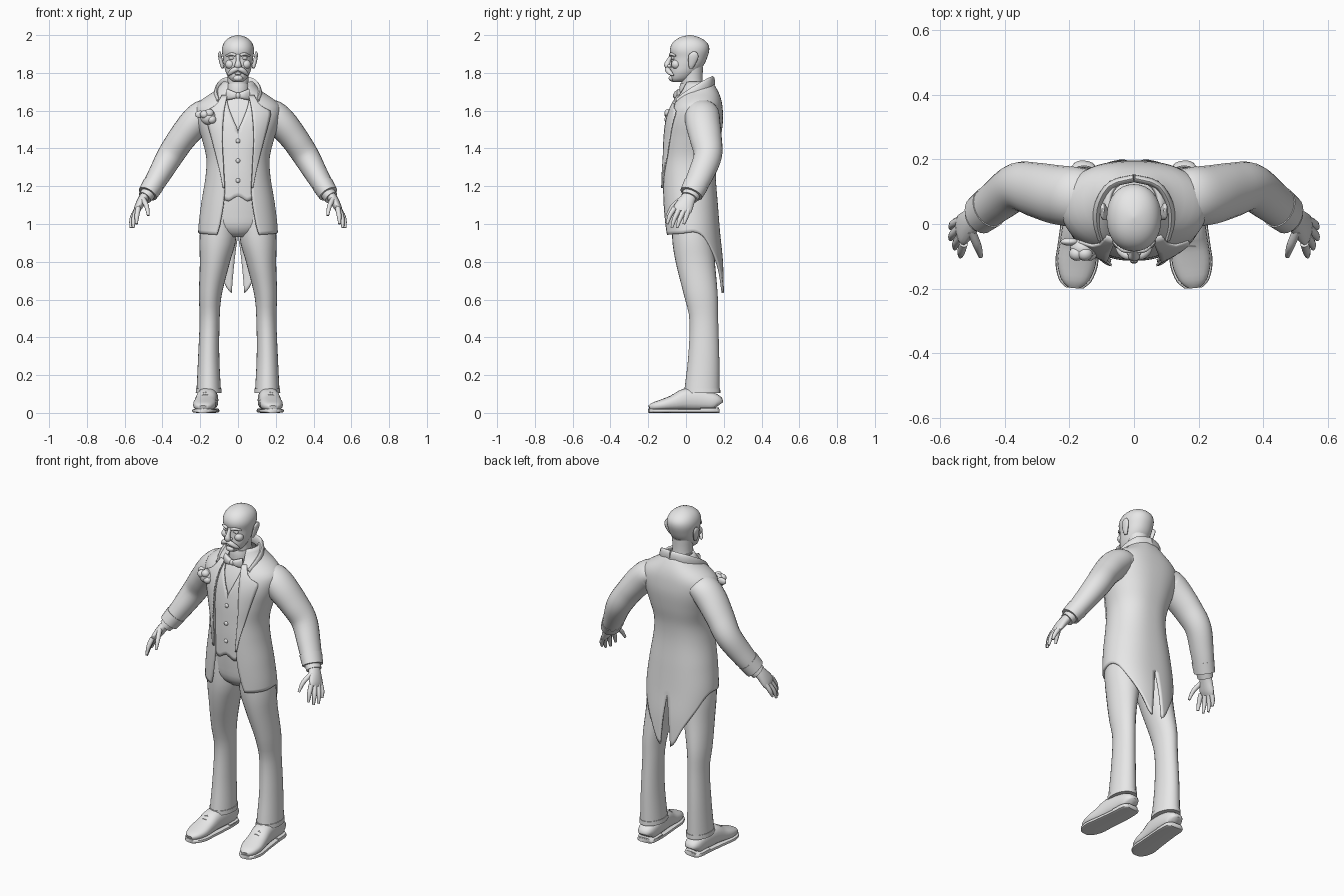
import bpy, bmesh, math
from mathutils import Vector as V

grey = bpy.data.materials.new("plain grey")
grey.diffuse_color = (0.8, 0.8, 0.8, 1)


def curve(tab, t):
    """Smooth interpolation through rows (t, value, value...)."""
    t = min(max(t, tab[0][0]), tab[-1][0])
    i = 0
    while i < len(tab) - 2 and t > tab[i + 1][0]:
        i += 1
    a, b = tab[i], tab[i + 1]
    p, q = tab[max(i - 1, 0)], tab[min(i + 2, len(tab) - 1)]
    h = b[0] - a[0]
    s = (t - a[0]) / h
    out = []
    for k in range(1, len(a)):
        m0 = (b[k] - p[k]) / (b[0] - p[0]) * h
        m1 = (q[k] - a[k]) / (q[0] - a[0]) * h
        out.append((2*s**3 - 3*s*s + 1)*a[k] + (s**3 - 2*s*s + s)*m0
                   + (3*s*s - 2*s**3)*b[k] + (s**3 - s*s)*m1)
    return out if len(out) > 1 else out[0]


def make(name, bm, mirror=False, thick=0, sub=0, angle=50):
    bmesh.ops.recalc_face_normals(bm, faces=bm.faces)
    me = bpy.data.meshes.new(name)
    bm.to_mesh(me)
    bm.free()
    me.materials.append(grey)
    ob = bpy.data.objects.new(name, me)
    bpy.context.collection.objects.link(ob)
    bpy.ops.object.select_all(action='DESELECT')
    ob.select_set(True)
    bpy.context.view_layer.objects.active = ob
    bpy.ops.object.shade_smooth_by_angle(angle=math.radians(angle))
    if mirror:
        ob.modifiers.new("mirror", 'MIRROR').merge_threshold = 0.0005
    if thick:
        m = ob.modifiers.new("thickness", 'SOLIDIFY')
        m.thickness, m.offset = thick, 0
    if sub:
        m = ob.modifiers.new("smooth", 'SUBSURF')
        m.levels = m.render_levels = sub
    return ob


def skin(name, rings, **kw):
    """Closed body through rings of points."""
    bm = bmesh.new()
    rs = [[bm.verts.new(p) for p in r] for r in rings]
    n = len(rs[0])
    for a, b in zip(rs, rs[1:]):
        for i in range(n):
            bm.faces.new((a[i], a[(i+1) % n], b[(i+1) % n], b[i]))
    bm.faces.new(rs[0])
    bm.faces.new(rs[-1])
    return make(name, bm, **kw)


def upright(name, tab, steps=20, n=28, p=1.0, **kw):
    """Rows (z, centre x, half width, front y, back y)."""
    rings = []
    for k in range(steps + 1):
        z = tab[0][0] + (tab[-1][0] - tab[0][0]) * k / steps
        cx, w, f, b = curve(tab, z)
        ring = []
        for i in range(n):
            a = 2 * math.pi * i / n
            s, c = math.sin(a), math.cos(a)
            ring.append((cx + w * math.copysign(abs(s)**p, s),
                         (f+b)/2 - (b-f)/2 * math.copysign(abs(c)**p, c), z))
        rings.append(ring)
    return skin(name, rings, **kw)


def tube(name, pts, up=(0, 1, 0), n=16, steps=3, p=1.0, mirror=True, **kw):
    """Rows (x, y, z, radius across, radius along up)."""
    tab = [(i,) + tuple(q) for i, q in enumerate(pts)]
    count = (len(pts) - 1) * steps
    data = [curve(tab, i / steps) for i in range(count + 1)]
    cs = [V(d[:3]) for d in data]
    rings = []
    for i, d in enumerate(data):
        t = (cs[min(i+1, count)] - cs[max(i-1, 0)]).normalized()
        e = t.cross(V(up)).normalized()
        g = e.cross(t)
        ring = []
        for k in range(n):
            c, s = math.cos(2*math.pi*k/n), math.sin(2*math.pi*k/n)
            ring.append(cs[i] + e * d[3] * math.copysign(abs(c)**p, c)
                        + g * d[4] * math.copysign(abs(s)**p, s))
        rings.append(ring)
    return skin(name, rings, mirror=mirror, **kw)


def sheet(name, f, nu, nv, **kw):
    bm = bmesh.new()
    g = [[bm.verts.new(f(i/nu, j/nv)) for j in range(nv+1)] for i in range(nu+1)]
    for i in range(nu):
        for j in range(nv):
            bm.faces.new((g[i][j], g[i+1][j], g[i+1][j+1], g[i][j+1]))
    return make(name, bm, **kw)


def ball(name, c, r, mirror=False):
    bm = bmesh.new()
    bmesh.ops.create_uvsphere(bm, u_segments=16, v_segments=10, radius=1)
    for v in bm.verts:
        v.co = V(c) + V(v.co[k] * r[k] for k in range(3))
    return make(name, bm, mirror=mirror)


# torso shape: height, half width, front, back
BODY = [(.63, .18, -.10, .196), (.8, .195, -.105, .19), (.95, .205, -.112, .175),
        (1.1, .19, -.12, .163), (1.25, .166, -.123, .152), (1.35, .162, -.12, .157),
        (1.45, .185, -.114, .177), (1.55, .215, -.098, .19), (1.62, .22, -.072, .187),
        (1.66, .18, -.05, .18), (1.70, .12, -.025, .165), (1.75, .075, -.005, .135)]
EDGE = [(.94, .112), (1.0, .095), (1.15, .072), (1.3, .078), (1.45, .085),
        (1.6, .075), (1.7, .055), (1.75, .05)]
VNECK = [(1.1, 0), (1.3, 0), (1.49, 0), (1.55, .024), (1.62, .05), (1.7, .065)]
HEM = [(0, .943), (50, .95), (85, .955), (105, .925), (122, .865), (153, .745), (172, .655), (180, .635)]


def body(a, z, inset=0):
    w, f, b = curve(BODY, z)
    w, f, b = w - inset, f + inset, b - inset
    return V((w * max(math.sin(a), 0)**.8 if a < 3.1415 else 0, (f+b)/2 - (b-f)/2 * math.cos(a), z))


def ang(x, z, inset=0):
    return math.asin(min(max(x / (curve(BODY, z)[0] - inset), 0), 1)**1.25)


def coat(u, v):
    lo = curve(HEM, u * 180)
    z = lo + (1.75 - lo) * v
    a0 = ang(curve(EDGE, z), z)
    a1 = math.pi - math.radians(7) * min(max((.93 - z) / .29, 0), 1)
    return body(a0 + u * (a1 - a0), z)


def vest(u, v):
    a = u * 1.75
    lo = 1.15 - .03 * math.exp(-((u - .13) / .09)**2)
    z = lo + (1.7 - lo) * v
    a0 = ang(max(curve(VNECK, z), 0), z, .014)
    return body(a0 + u * (1.75 - a0), z, .014)


OUTER = [(1.19, .079), (1.3, .1), (1.45, .138), (1.57, .17), (1.60, .168), (1.625, .12), (1.68, .085)]


def lapel(u, v):
    z = 1.19 + .49 * v
    x0 = curve(EDGE, z) - .002
    x = x0 + (curve(OUTER, z) - x0) * u
    return body(ang(x, z), z) + V((0, -.012, 0))


# clothing
sheet("tailcoat", coat, 36, 44, mirror=True, thick=.012)
sheet("waistcoat", vest, 24, 24, mirror=True, thick=.01)
sheet("shirt", lambda u, v: body(u * math.pi, 1.35 + .39 * v, .024), 20, 14, mirror=True)
sheet("lapel", lapel, 6, 24, mirror=True, thick=.008)
tube("coat_collar", [(-.001, .142, 1.752, .012, .032), (.07, .122, 1.74, .012, .034),
                     (.108, .065, 1.705, .013, .034), (.115, .005, 1.672, .012, .03),
                     (.105, -.045, 1.645, .008, .02)], up=(0, 0, 1))
upright("shirt_collar", [(1.68, 0, .065, -.035, .1), (1.72, 0, .062, -.035, .095),
                         (1.745, 0, .06, -.03, .095)], steps=4)
for z in (1.44, 1.335, 1.23):
    ball("waistcoat_button", (0, body(0, z, .014).y - .006, z), (.012, .008, .012))
tube("bow_tie_wing", [(.004, -.052, 1.68, .012, .014), (.03, -.05, 1.682, .015, .022),
                      (.06, -.038, 1.685, .01, .03)], up=(0, 0, 1), p=.8)
ball("bow_tie_knot", (0, -.055, 1.68), (.015, .014, .017))
ball("buttonhole_flower", (-.157, -.075, 1.565), (.042, .036, .04))
for dx, dz in ((-.02, .015), (.018, -.012), (.005, .022)):
    ball("flower_petal", (-.157 + dx, -.092, 1.565 + dz), (.024, .022, .022))
ball("flower_leaf", (-.2, -.055, 1.58), (.028, .012, .02))

# sleeves
tube("sleeve", [(.14, .085, 1.59, .065, .085), (.185, .085, 1.578, .078, .092), (.235, .09, 1.53, .081, .092),
                (.30, .105, 1.45, .074, .085), (.36, .115, 1.36, .07, .075),
                (.42, .075, 1.255, .06, .068), (.472, .033, 1.168, .051, .06)], n=24, steps=5)
tube("sleeve_cuff", [(.448, .052, 1.208, .058, .067), (.478, .028, 1.16, .053, .062)], n=24)
tube("shirt_cuff", [(.46, .04, 1.18, .04, .05), (.493, .018, 1.14, .038, .046)], n=20)
for x, y, z in ((.385, .042, 1.275), (.415, .015, 1.222)):
    ball("sleeve_button", (x, y, z), (.012, .012, .012), mirror=True)

# hands
tube("palm", [(.48, .03, 1.165, .026, .034), (.508, .006, 1.125, .025, .042), (.53, -.015, 1.085, .02, .05),
              (.54, -.025, 1.065, .013, .045)])
FINGERS = [((.528, -.06, 1.085), (.535, -.085, 1.045), (.538, -.1, 1.0)),
           ((.537, -.038, 1.075), (.551, -.06, 1.03), (.555, -.075, .98)),
           ((.541, -.012, 1.07), (.562, -.033, 1.025), (.568, -.047, .98)),
           ((.538, .012, 1.075), (.56, .0, 1.035), (.568, -.012, 1.0)),
           ((.505, -.02, 1.135), (.484, -.07, 1.095), (.475, -.1, 1.045))]
for i, (a, b, c) in enumerate(FINGERS):
    tube("thumb" if i == 4 else "finger",
         [a + (.014, .014), b + (.0125, .0125), c + (.007, .007)], n=10)

# trousers and shoes
upright("hips", [(.93, 0, .06, -.03, .09), (.97, 0, .15, -.07, .12), (1.05, 0, .178, -.085, .135),
                 (1.2, 0, .15, -.098, .13)], steps=10)
upright("trouser_leg", [(.11, .155, .065, -.01, .178), (.3, .155, .056, .012, .176), (.5, .15, .053, .018, .17),
                        (.62, .147, .06, -.01, .168), (.8, .122, .08, -.055, .153),
                        (.92, .107, .097, -.073, .145), (1.1, .1, .085, -.075, .13)], steps=24, mirror=True)
upright("trouser_hem", [(.105, .155, .069, -.013, .182), (.13, .155, .067, -.012, .181)], steps=1, mirror=True)
# rows: y, centre x, half width, top height
SHOE = [(.172, .155, .03, .07), (.155, .156, .048, .10), (.08, .158, .054, .125), (.0, .165, .056, .13),
        (-.06, .172, .058, .098), (-.12, .178, .06, .074), (-.17, .183, .045, .056), (-.194, .185, .022, .04)]
tube("shoe", [(x, y, h/2 + .006, w, h/2 - .006) for y, x, w, h in SHOE], up=(0, 0, 1), p=.8, n=20)
tube("sole", [(x, y - (.004 if y < 0 else -.003), .011, w + .006, .011) for y, x, w, h in SHOE],
     up=(0, 0, 1), p=.5, n=16)
tube("shoe_heel", [(.156, .174, .014, .036, .014), (.157, .15, .014, .055, .014), (.16, .075, .014, .058, .014)],
     up=(0, 0, 1), p=.4)
for y, z in ((-.03, .118), (-.05, .108), (-.07, .097)):
    tube("shoe_lace", [(.145, y, z - .008, .004, .004), (.171, y, z, .004, .004),
                       (.197, y, z - .008, .004, .004)], n=6)

# head
upright("neck", [(1.66, 0, .06, -.02, .1), (1.76, 0, .055, -.025, .088), (1.83, 0, .06, -.03, .09)], steps=6)
upright("head", [(1.752, 0, .022, -.07, -.02), (1.765, 0, .042, -.08, .02), (1.80, 0, .063, -.083, .06),
                 (1.84, 0, .074, -.08, .093), (1.88, 0, .08, -.078, .112), (1.92, 0, .085, -.085, .123),
                 (1.95, 0, .079, -.077, .118), (1.975, 0, .062, -.055, .095), (1.992, 0, .035, -.022, .06),
                 (2.0, 0, .006, .015, .027)], steps=36, n=32, p=.93)
tube("nose", [(0, -.076, 1.895, .01, .008), (0, -.092, 1.865, .011, .012), (0, -.1, 1.84, .018, .016),
              (0, -.088, 1.827, .014, .01)], mirror=False)
ball("nostril", (.013, -.088, 1.837), (.009, .012, .009), mirror=True)
tube("brow", [(.012, -.083, 1.893, .008, .008), (.035, -.079, 1.9, .008, .008),
              (.062, -.056, 1.89, .005, .005)], n=10)
ball("eye", (.034, -.068, 1.878), (.016, .01, .008), mirror=True)
ball("cheek", (.042, -.052, 1.845), (.026, .026, .025), mirror=True)
tube("moustache", [(0, -.098, 1.822, .011, .012), (.022, -.097, 1.815, .014, .014),
                   (.043, -.082, 1.798, .011, .012), (.056, -.066, 1.787, .003, .003)], up=(0, 1, 0), n=12)
ball("lower_lip", (0, -.084, 1.797), (.02, .01, .007))
ball("chin", (0, -.074, 1.772), (.026, .018, .017))
tube("ear", [(.08, .026, 1.825, .007, .01), (.086, .03, 1.845, .01, .018), (.094, .038, 1.88, .01, .026),
             (.097, .042, 1.9, .008, .022), (.096, .042, 1.912, .004, .008)])
